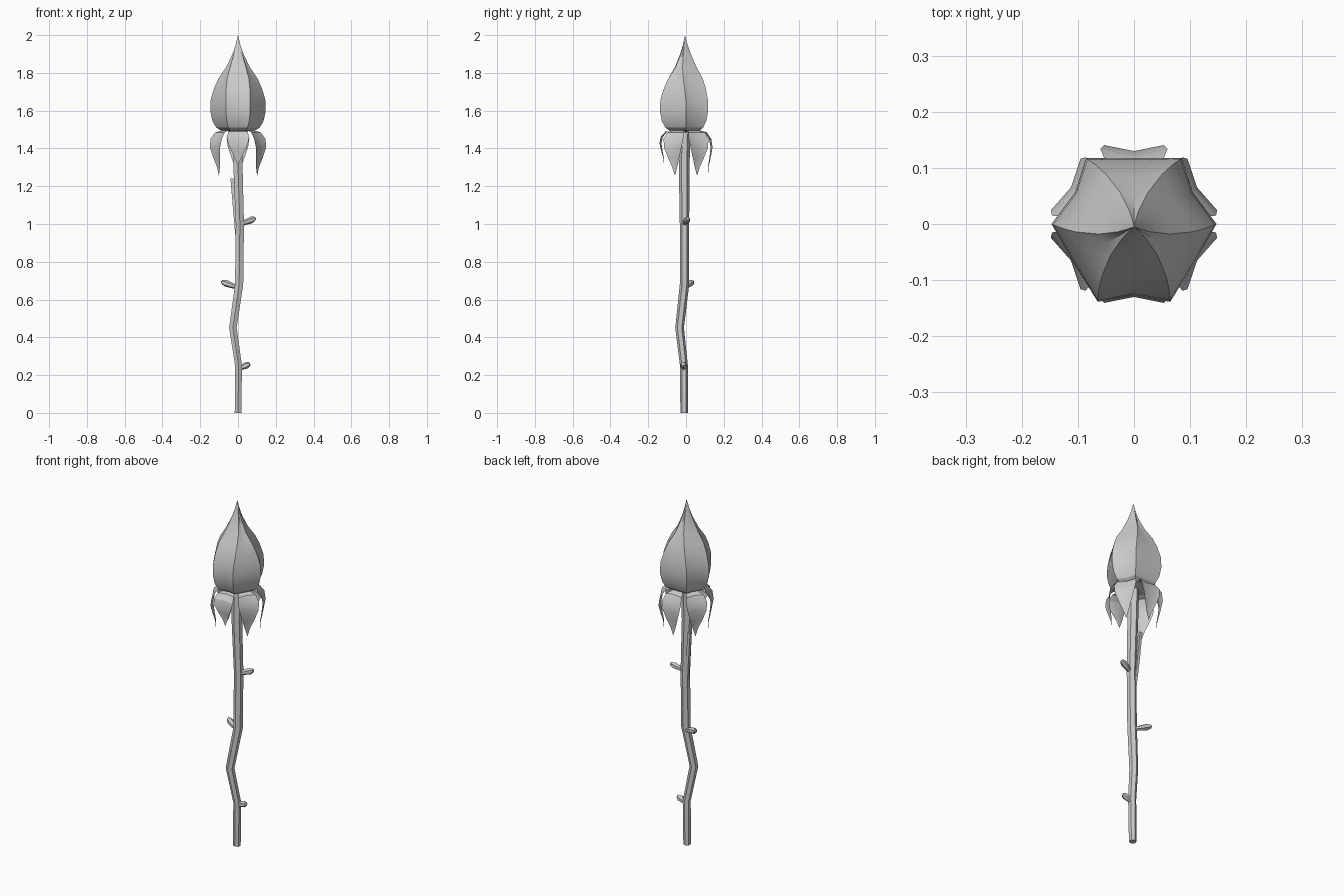
import bpy, bmesh, math
from mathutils import Vector

if "Cube" in bpy.data.objects:
    bpy.data.objects.remove(bpy.data.objects["Cube"], do_unlink=True)

grey = bpy.data.materials.new("plain grey")
grey.use_nodes = True
grey.diffuse_color = (0.6, 0.6, 0.6, 1)
grey.node_tree.nodes["Principled BSDF"].inputs["Base Color"].default_value = (0.6, 0.6, 0.6, 1)


def loft(name, rings, closed=True, angle=30):
    """Skin a list of rings; closed rings also get end caps."""
    bm = bmesh.new()
    rows = [[bm.verts.new(p) for p in ring] for ring in rings]
    n = len(rows[0])
    for a, b in zip(rows, rows[1:]):
        for i in range(n if closed else n - 1):
            j = (i + 1) % n
            bm.faces.new((a[i], a[j], b[j], b[i]))
    if closed:
        bm.faces.new(rows[0][::-1])
        bm.faces.new(rows[-1])
    bmesh.ops.remove_doubles(bm, verts=bm.verts, dist=0.0005)
    if closed:
        bmesh.ops.recalc_face_normals(bm, faces=bm.faces)
    mesh = bpy.data.meshes.new(name)
    bm.to_mesh(mesh)
    bm.free()
    mesh.materials.append(grey)
    obj = bpy.data.objects.new(name, mesh)
    bpy.context.collection.objects.link(obj)
    bpy.ops.object.select_all(action="DESELECT")
    bpy.context.view_layer.objects.active = obj
    obj.select_set(True)
    bpy.ops.object.shade_smooth_by_angle(angle=math.radians(angle))
    return obj


def ring(centre, u, v, radius, sides=6):
    steps = [math.tau * (i + 0.5) / sides for i in range(sides)]
    return [Vector(centre) + radius * (u * math.cos(t) + v * math.sin(t)) for t in steps]


# Stem: crooked six-sided tube (x, y, z, radius)
stem = [(0, -0.01, 0, 0.02), (0.003, -0.011, 0.25, 0.021), (-0.027, -0.034, 0.45, 0.023),
        (0.006, -0.008, 0.68, 0.025), (0.01, -0.008, 1.0, 0.025), (0, -0.01, 1.3, 0.028),
        (0, -0.005, 1.5, 0.03)]
X, Y, Z = Vector((1, 0, 0)), Vector((0, 1, 0)), Vector((0, 0, 1))
loft("stem", [ring(p[:3], X, Y, p[3]) for p in stem])

# Split sliver lying against the stem
sliver = [(-0.005, 0, 0.9, 0.008), (-0.018, 0.007, 1.08, 0.012), (-0.032, 0.012, 1.24, 0.011)]
loft("stem_sliver", [ring(p[:3], X, Y, p[3], 4) for p in sliver])

# Thorns: stubby buds that widen and end in a slanted tip
thorns = [((0.015, -0.01, 1.0), (0.095, 0.012, 1.025), 0.018),
          ((-0.005, 0, 0.665), (-0.09, 0.035, 0.69), 0.018),
          ((0.005, -0.01, 0.235), (0.066, -0.014, 0.255), 0.018)]
for k, (root, tip, size) in enumerate(thorns):
    root, tip = Vector(root), Vector(tip)
    side = (tip - root).cross(Z).normalized()
    up = side.cross(tip - root).normalized()
    profile = [(0, 0.6), (0.4, 0.85), (0.72, 1), (0.95, 0.6), (1, 0.2)]
    loft(f"thorn_{k + 1}", [ring(root.lerp(tip, t) + up * size * 0.3 * t, side, up, size * r)
                            for t, r in profile])

# Bud: six petal seams with shallow hollows between (radius, degrees, twist)
half = [(0.127, -90, 0), (0.153, -65, 1), (0.128, -33, 0), (0.147, 0, -1),
        (0.119, 28, 0), (0.145, 54, 1), (0.117, 90, 0)]
section = half + [(r, 180 - a, -t) for r, a, t in half[-2:0:-1]]
bud_profile = [(1.492, 0.25), (1.495, 0.62), (1.51, 0.78), (1.545, 0.92), (1.6, 1.0), (1.66, 0.98),
               (1.72, 0.86), (1.77, 0.71), (1.83, 0.44), (1.9, 0.21), (1.95, 0.09), (2.0, 0)]
rings = []
for z, s in bud_profile:
    twist = 24 * (1 - s) if z > 1.6 else 0
    rings.append([(s * r * math.cos(math.radians(a + t * twist)),
                   s * r * math.sin(math.radians(a + t * twist)) - 0.005 * (1 - s), z)
                  for r, a, t in section])
loft("bud", rings, angle=25)

# Sepals: six drooping leaves, grooved down the middle (reach, half width, height)
leaf = [(0.02, 0.02, 1.485), (0.065, 0.03, 1.497), (0.1, 0.05, 1.485), (0.122, 0.06, 1.45),
        (0.13, 0.053, 1.405), (0.124, 0.034, 1.35), (0.116, 0.015, 1.3), (0.117, 0, 1.255)]
for k in range(6):
    a = math.radians(30 + 60 * k)
    out, side = Vector((math.cos(a), math.sin(a), 0)), Vector((-math.sin(a), math.cos(a), 0))
    drop = 0.77 if k == 4 else 1
    rows = []
    for reach, w, z in leaf:
        height = Z * (1.5 + (z - 1.5) * drop)
        rows.append([out * (reach + 0.2 * abs(s) * w) + side * s * w + height for s in (-1, 0, 1)])
    loft(f"sepal_{k + 1}", rows, closed=False, angle=25)
